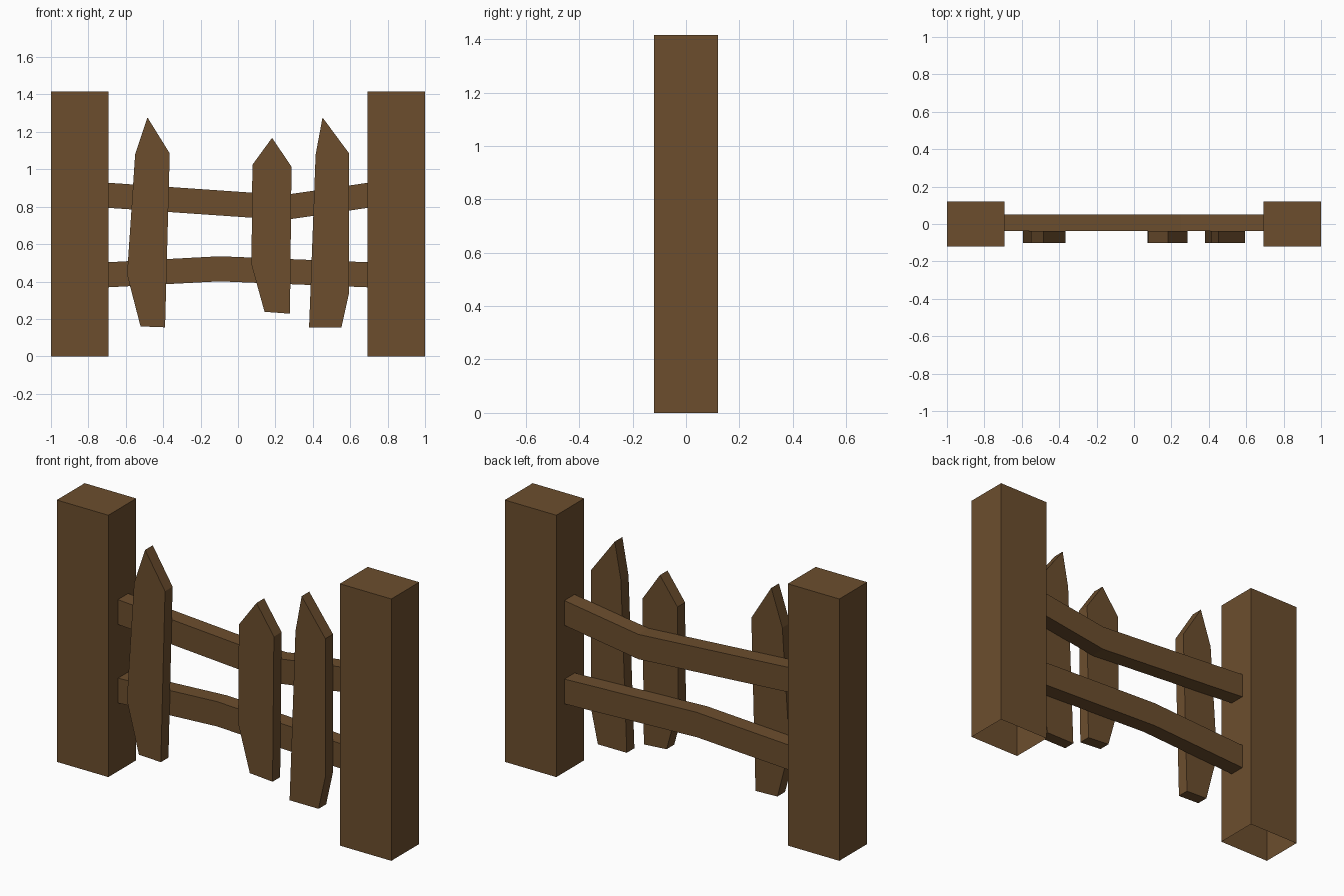
import bpy, bmesh

if "Cube" in bpy.data.objects:
    bpy.data.objects.remove(bpy.data.objects["Cube"])

wood = bpy.data.materials.new("brown wood")
wood.diffuse_color = (0.150, 0.076, 0.027, 1.0)
wood.use_nodes = True
wood.node_tree.nodes["Principled BSDF"].inputs["Base Color"].default_value = wood.diffuse_color


def extrude_outline(name, outline, y0, y1):
    """Turn an x-z outline into a flat-faced slab between two depths."""
    bm = bmesh.new()
    face = bm.faces.new([bm.verts.new((x, y0, z)) for x, z in outline])
    result = bmesh.ops.extrude_face_region(bm, geom=[face], use_keep_orig=True)
    moved = [v for v in result["geom"] if isinstance(v, bmesh.types.BMVert)]
    bmesh.ops.translate(bm, verts=moved, vec=(0, y1 - y0, 0))
    bmesh.ops.recalc_face_normals(bm, faces=bm.faces[:])
    return finish(name, bm)


def finish(name, bm):
    mesh = bpy.data.meshes.new(name)
    bm.to_mesh(mesh)
    bm.free()
    mesh.materials.append(wood)
    obj = bpy.data.objects.new(name, mesh)
    bpy.context.collection.objects.link(obj)
    return obj


# Square end posts, open underneath
for side, label in ((-1, "left"), (1, "right")):
    bm = bmesh.new()
    bmesh.ops.create_cube(bm, size=1)
    bmesh.ops.scale(bm, verts=bm.verts, vec=(0.308, 0.238, 1.415))
    bmesh.ops.translate(bm, verts=bm.verts, vec=(side * 0.846, 0, 0.7075))
    bottom = [f for f in bm.faces if f.normal.z < -0.9]
    bmesh.ops.delete(bm, geom=bottom, context="FACES_ONLY")
    finish(label + "_post", bm)

# Bent cross rails, given by the line of their top edge
rails = {
    "upper_rail": [(-0.695, 0.928), (0.25, 0.863), (0.695, 0.928)],
    "lower_rail": [(-0.695, 0.503), (-0.10, 0.535), (0.695, 0.503)],
}
for name, top in rails.items():
    under = [(x, z - 0.134) for x, z in reversed(top)]
    extrude_outline(name, top + under, -0.037, 0.05)

# Crooked pointed pickets on the front
pickets = {
    "left_picket": [(-0.521, 0.16), (-0.39, 0.155), (-0.365, 1.085),
                    (-0.484, 1.277), (-0.55, 1.08), (-0.593, 0.437)],
    "middle_picket": [(0.142, 0.238), (0.278, 0.228), (0.286, 1.014),
                      (0.182, 1.168), (0.077, 1.024), (0.072, 0.49)],
    "right_picket": [(0.38, 0.155), (0.553, 0.155), (0.594, 0.34),
                     (0.594, 1.085), (0.452, 1.277), (0.415, 1.078)],
}
for name, outline in pickets.items():
    extrude_outline(name, outline, -0.102, -0.037)
